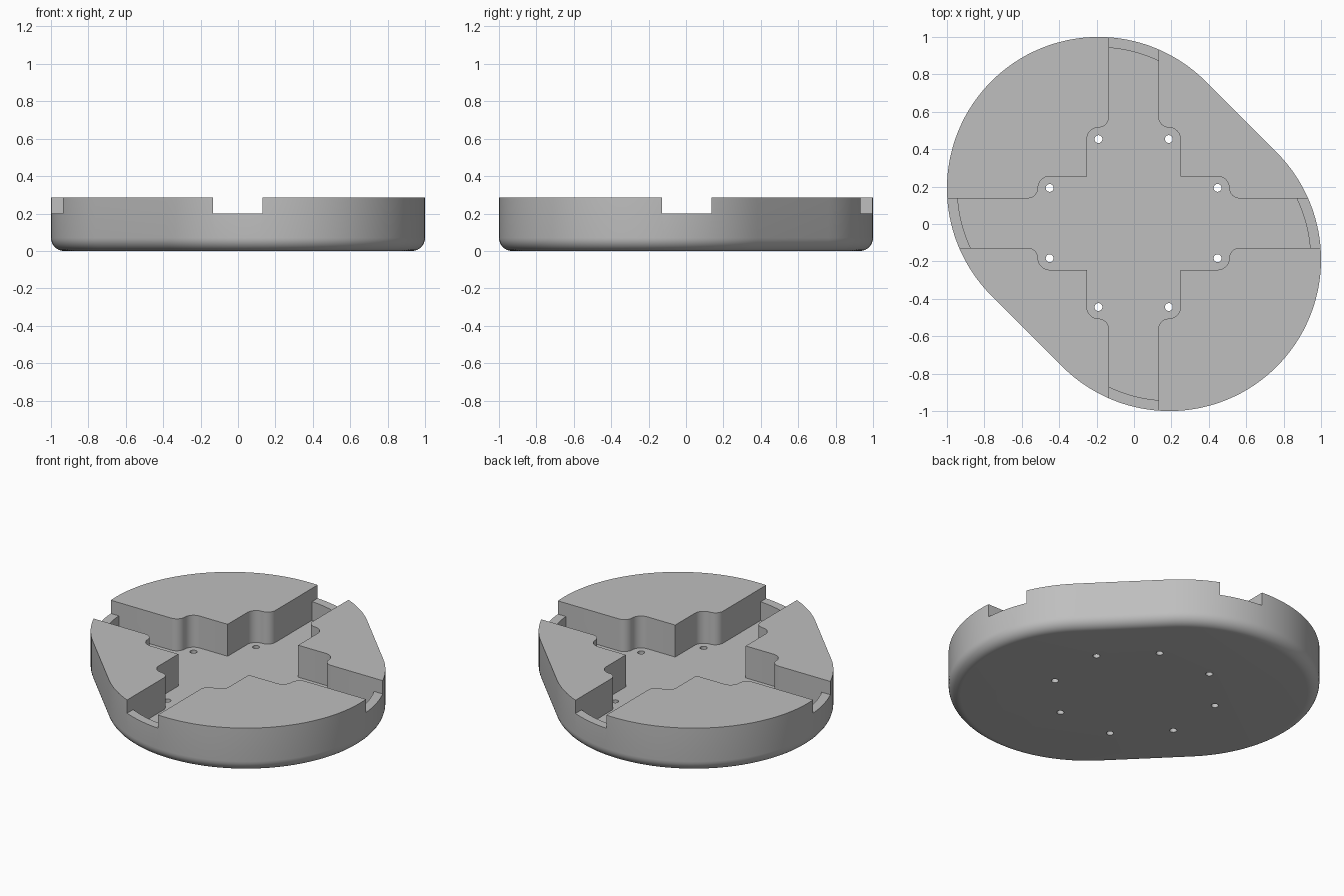
import bpy, bmesh, math
from math import cos, sin, pi

if "Cube" in bpy.data.objects:
    bpy.data.objects.remove(bpy.data.objects["Cube"])

OFFSET, RADIUS = 0.19, 0.81      # two end circles joined by straight sides
HEIGHT, FILLET = 0.285, 0.07
FLOOR, LIP, LIP_WIDTH = 0.08, 0.2, 0.056
CX, CY = -0.002, 0.005           # centre of the cross pocket

grey = bpy.data.materials.new("light grey")
grey.use_nodes = True
grey.diffuse_color = (0.52, 0.52, 0.52, 1)
grey.node_tree.nodes["Principled BSDF"].inputs["Base Color"].default_value = (0.52, 0.52, 0.52, 1)


def arc(cx, cy, r, a0, a1, n):
    return [(cx + r * cos(a0 + (a1 - a0) * i / n), cy + r * sin(a0 + (a1 - a0) * i / n))
            for i in range(n + 1)]


def stadium(r):
    return (arc(-OFFSET, OFFSET, r, pi / 4, pi * 5 / 4, 64)
            + arc(OFFSET, -OFFSET, r, pi * 5 / 4, pi * 9 / 4, 64))


def loft(name, rings):
    """Solid through stacked (outline, z) rings."""
    bm = bmesh.new()
    rows = [[bm.verts.new((x, y, z)) for x, y in pts] for pts, z in rings]
    bm.faces.new(rows[0][::-1])
    bm.faces.new(rows[-1])
    n = len(rows[0])
    for low, high in zip(rows, rows[1:]):
        for i in range(n):
            j = (i + 1) % n
            bm.faces.new((low[i], low[j], high[j], high[i]))
    bmesh.ops.recalc_face_normals(bm, faces=bm.faces)
    mesh = bpy.data.meshes.new(name)
    bm.to_mesh(mesh)
    bm.free()
    mesh.materials.append(grey)
    obj = bpy.data.objects.new(name, mesh)
    bpy.context.collection.objects.link(obj)
    return obj


def cut(target, cutter):
    """Subtract the cutter, then discard it."""
    bpy.context.view_layer.objects.active = target
    mod = target.modifiers.new("cut", 'BOOLEAN')
    mod.operation, mod.solver, mod.object = 'DIFFERENCE', 'EXACT', cutter
    cutter.hide_render = True
    bpy.ops.object.modifier_apply(modifier=mod.name)
    bpy.data.objects.remove(cutter)


# Rounded-bottom body
rings = []
for i in range(9):
    a = pi / 2 * i / 8
    rings.append((stadium(RADIUS - FILLET + FILLET * sin(a)), FILLET * (1 - cos(a))))
rings.append((stadium(RADIUS), HEIGHT))
body = loft("round_base", rings)

# Cross pocket outline: one arm flank with S-curve, mirrored and turned four times
W, ARM, HX, HY = 0.25, 0.132, 0.188, 0.449
flank = ([(W, W)] + arc(HX, HY, W - HX, 0, pi / 2, 10)
         + arc(HX, HY + W - HX + HX - ARM, HX - ARM, -pi / 2, -pi, 10) + [(ARM, 1.3)])
arm = flank + [(-x, y) for x, y in flank[::-1]][:-1]
cross = []
for k in range(4):
    c, s = round(cos(k * pi / 2)), round(sin(k * pi / 2))
    cross += [(CX + c * x - s * y, CY + s * x + c * y) for x, y in arm]
pocket = loft("pocket_cutter", [(cross, FLOOR), (cross, HEIGHT + 0.2)])

# Low rim left standing across each channel mouth
rim = loft("rim_cutter", [(stadium(1.6), -0.1), (stadium(1.6), LIP)])
cut(rim, loft("rim_inside", [(stadium(RADIUS - LIP_WIDTH), -0.3), (stadium(RADIUS - LIP_WIDTH), 0.5)]))
cut(pocket, rim)
cut(body, pocket)

# Eight screw holes through the floor
for sx in (-1, 1):
    for sy in (-1, 1):
        for hx, hy in ((HX, HY), (HY, HX)):
            ring = arc(CX + sx * hx, CY + sy * hy, 0.021, 0, 2 * pi, 24)[:-1]
            cut(body, loft("hole_cutter", [(ring, -0.1), (ring, FLOOR + 0.1)]))

# Smooth curved walls, crisp edges
bpy.ops.object.select_all(action='DESELECT')
body.select_set(True)
bpy.context.view_layer.objects.active = body
bpy.ops.object.shade_smooth_by_angle(angle=math.radians(30))
